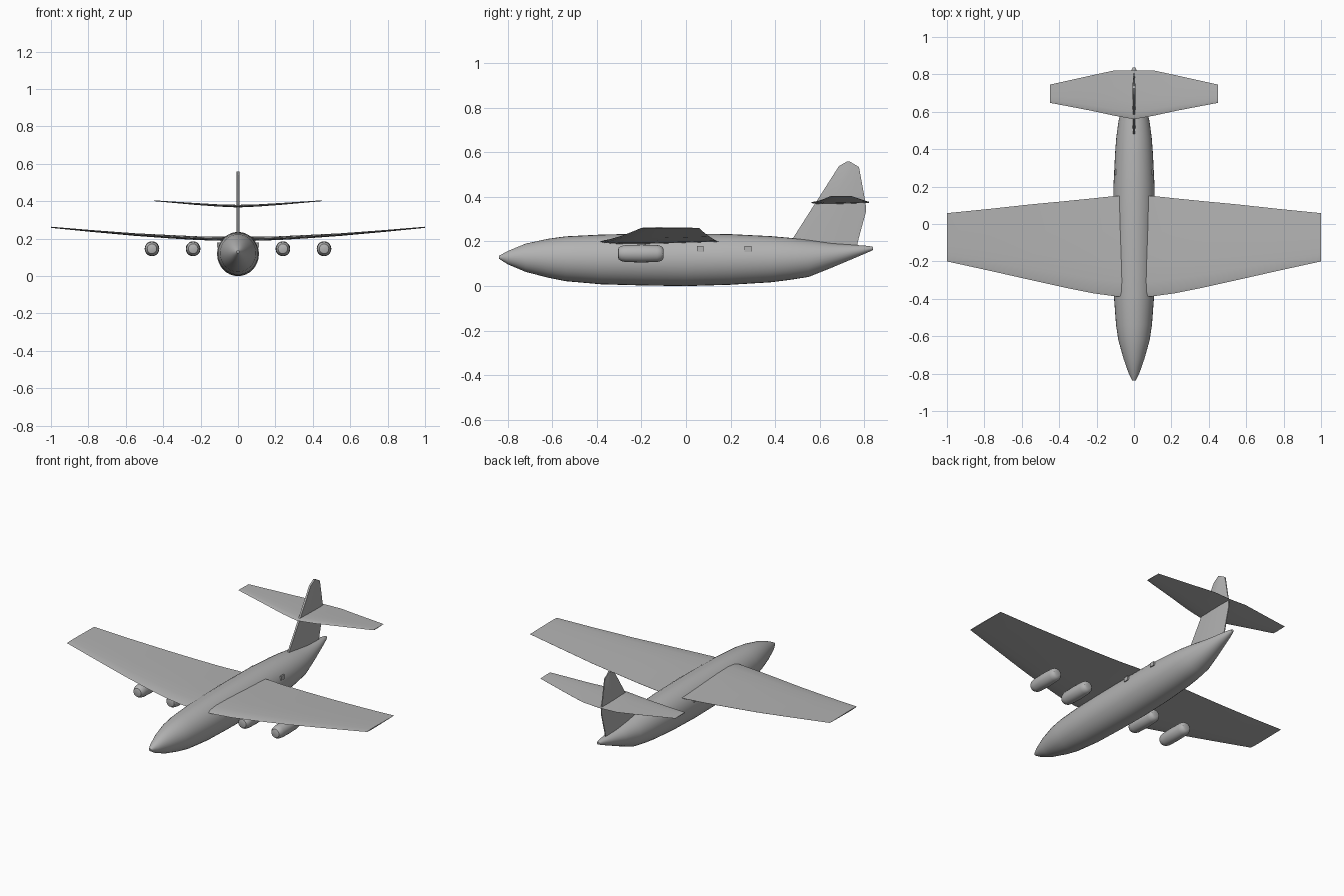
import bpy, bmesh, math

if "Cube" in bpy.data.objects:
    bpy.data.objects.remove(bpy.data.objects["Cube"])

grey = bpy.data.materials.new("light grey")
grey.diffuse_color = (0.45, 0.45, 0.45, 1)
grey.use_nodes = True
grey.node_tree.nodes["Principled BSDF"].inputs["Base Color"].default_value = grey.diffuse_color


def make(name, rings, angle=35):
    """Skin a list of equal-length closed rings and cap both ends."""
    bm = bmesh.new()
    rows = [[bm.verts.new(p) for p in r] for r in rings]
    n = len(rows[0])
    for a, b in zip(rows, rows[1:]):
        for i in range(n):
            j = (i + 1) % n
            bm.faces.new((a[i], a[j], b[j], b[i]))
    bm.faces.new(rows[0])
    bm.faces.new(rows[-1])
    bmesh.ops.recalc_face_normals(bm, faces=bm.faces)
    me = bpy.data.meshes.new(name)
    bm.to_mesh(me)
    bm.free()
    ob = bpy.data.objects.new(name, me)
    bpy.context.collection.objects.link(ob)
    me.materials.append(grey)
    bpy.ops.object.select_all(action='DESELECT')
    ob.select_set(True)
    bpy.context.view_layer.objects.active = ob
    bpy.ops.object.shade_smooth_by_angle(angle=math.radians(angle))
    return ob


def tube(name, stations, cx=0, n=32):
    """Loft along y: stations are (y, bottom z, top z, half width)."""
    rings = []
    for y, lo, hi, w in stations:
        c, r = (lo + hi) / 2, (hi - lo) / 2
        rings.append([(cx + w * math.cos(2 * math.pi * i / n), y,
                       c + r * math.sin(2 * math.pi * i / n)) for i in range(n)])
    return make(name, rings)


# Thin aerofoil: (chord fraction, height in half thicknesses)
FOIL = [(0, 0), (.04, .55), (.15, .95), (.35, 1), (.65, .6), (1, .05),
        (1, -.05), (.65, -.6), (.35, -1), (.15, -.95), (.04, -.55)]


def surface(name, stations):
    """Mirrored wing: stations are (x, front y, back y, z, half thickness)."""
    full = [(-s[0], *s[1:]) for s in reversed(stations[1:])] + stations
    return make(name, [[(x, a + (b - a) * t, z + h * k) for t, k in FOIL]
                       for x, a, b, z, h in full])


# Fuselage
tube("fuselage", [
    (-.838, .122, .136, .008), (-.80, .098, .157, .028), (-.72, .064, .190, .056),
    (-.62, .038, .212, .084), (-.54, .022, .223, .096), (-.38, .008, .231, .108),
    (-.2, .003, .235, .112), (0, .0, .236, .112), (.2, .006, .233, .110),
    (.38, .017, .224, .101), (.46, .027, .217, .095), (.55, .041, .207, .083),
    (.655, .083, .192, .058), (.75, .123, .185, .034), (.82, .153, .180, .015),
    (.838, .162, .176, .007)])

# Main wing, curving upward to the tips
surface("main_wing", [
    (0, -.39, .15, .199, .011), (.10, -.387, .15, .200, .011),
    (.22, -.37, .137, .203, .010), (.37, -.34, .122, .211, .009),
    (.55, -.30, .105, .222, .007), (.78, -.248, .08, .241, .005),
    (1, -.2, .058, .261, .003)])

# Tailplane
surface("tailplane", [
    (0, .56, .82, .374, .007), (.11, .58, .82, .378, .006),
    (.23, .606, .794, .386, .005), (.45, .648, .745, .403, .002)])

# Fin, tapered in thickness toward front and back edges
fin = [(.48, .19, .806, .19), (.48, .215, .775, .215), (.58, .372, .808, .336),
       (.60, .403, .806, .37), (.686, .538, .776, .534), (.724, .56, .738, .557)]
fin[0] = (.48, .17, .765, .17)
rings = []
for ya, za, yb, zb in fin:
    ring = []
    for t, k in [(0, .6), (.3, 1), (.7, .8), (1, .3), (1, -.3), (.7, -.8), (.3, -1), (0, -.6)]:
        ring.append((.009 * k, ya + (yb - ya) * t, za + (zb - za) * t))
    rings.append(ring)
make("tail_fin", rings)

# Four engine pods with rounded ends
pod = [(-.305, .018), (-.302, .026), (-.29, .034), (-.27, .038), (-.20, .040),
       (-.13, .038), (-.113, .034), (-.103, .026), (-.1, .016)]
for i, x in enumerate((-.46, -.24, .24, .46)):
    tube(f"engine_pod_{i + 1}", [(y, .146 - r, .146 + r, r * .98) for y, r in pod], x, 20)

# Small square side hatches
for side, s in (("left", -1), ("right", 1)):
    for i, (y, x) in enumerate(((.064, .105), (.278, .099))):
        sq = [(-.015, .154), (.015, .154), (.015, .179), (-.015, .179)]
        make(f"{side}_hatch_{i + 1}", [[(s * px, y + dy, z) for dy, z in sq]
                                       for px in (x - .003, x + .0065)])
